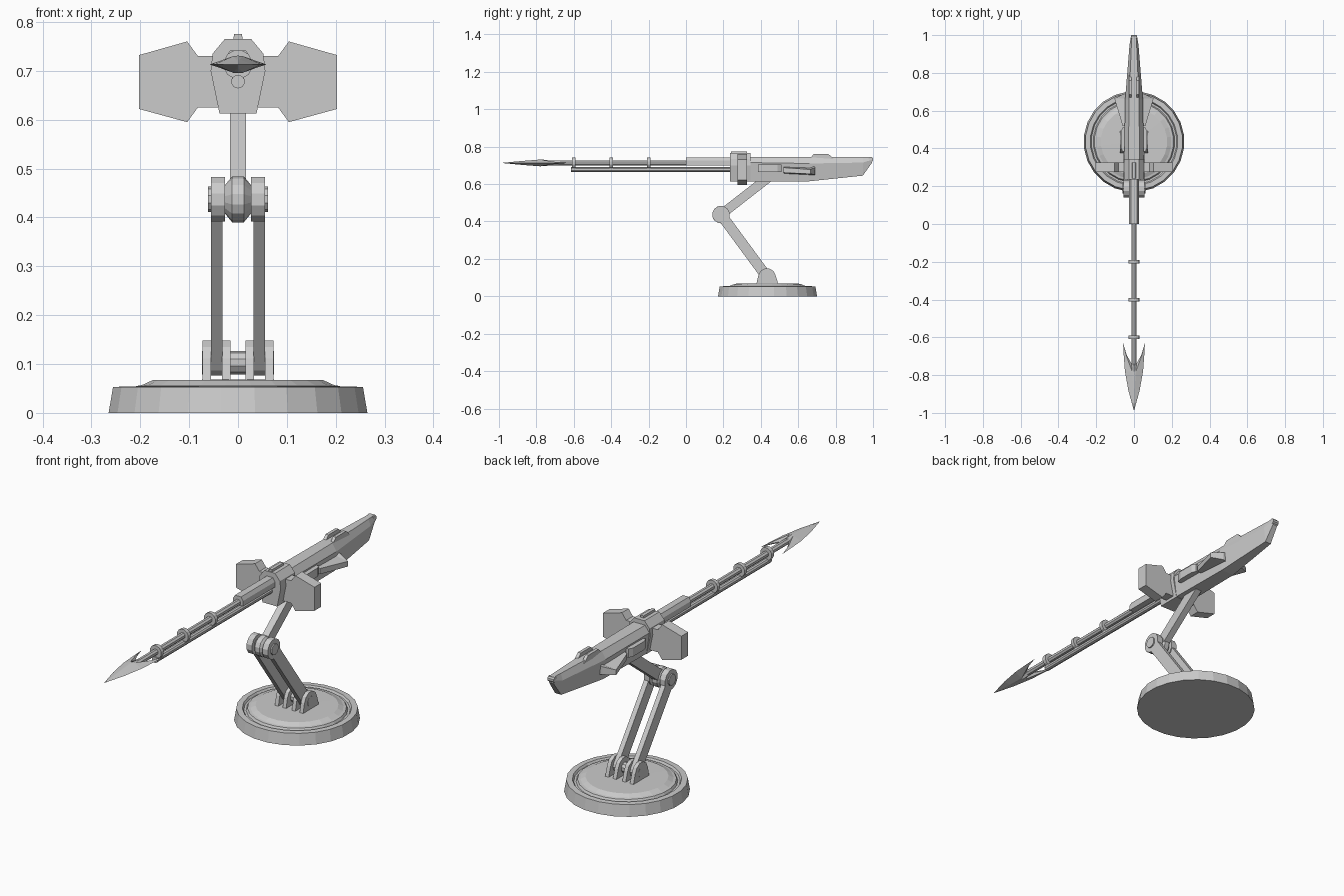
import bpy, bmesh, math
from mathutils import Vector

if "Cube" in bpy.data.objects:
    bpy.data.objects.remove(bpy.data.objects["Cube"])


def finish(name, bm):
    bmesh.ops.remove_doubles(bm, verts=bm.verts, dist=1e-5)
    bmesh.ops.recalc_face_normals(bm, faces=bm.faces)
    me = bpy.data.meshes.new(name)
    bm.to_mesh(me)
    bm.free()
    ob = bpy.data.objects.new(name, me)
    bpy.context.collection.objects.link(ob)
    return ob


def loft(name, rings):
    """Skin a list of equal-length vertex rings and cap the ends."""
    bm = bmesh.new()
    vs = [[bm.verts.new(p) for p in r] for r in rings]
    n = len(rings[0])
    for a, b in zip(vs, vs[1:]):
        for i in range(n):
            bm.faces.new((a[i], a[(i + 1) % n], b[(i + 1) % n], b[i]))
    bm.faces.new(vs[0])
    bm.faces.new(vs[-1])
    return finish(name, bm)


def place(axis, u, v, d):
    return {'x': (d, u, v), 'y': (u, d, v), 'z': (u, v, d)}[axis]


def prism(name, pts, axis, a, b):
    return loft(name, [[place(axis, u, v, d) for u, v in pts] for d in (a, b)])


def lathe(name, profile, axis, cu, cv, n):
    """Profile of (radius, distance along axis)."""
    ang = [2 * math.pi * (i + 0.5) / n for i in range(n)]
    return loft(name, [[place(axis, cu + r * math.cos(t), cv + r * math.sin(t), d)
                        for t in ang] for r, d in profile])


def rod(name, axis, cu, cv, r, a, b, n=10):
    return lathe(name, [(r, a), (r, b)], axis, cu, cv, n)


def arm(name, p, q, r, a, b, n=5):
    """Bar with rounded ends, drawn in the YZ plane."""
    p, q = Vector(p), Vector(q)
    d = q - p
    base = math.atan2(d.y, d.x)
    pts = []
    for c, start in ((q, base - math.pi / 2), (p, base + math.pi / 2)):
        for i in range(n + 1):
            t = start + math.pi * i / n
            pts.append((c.x + r * math.cos(t), c.y + r * math.sin(t)))
    return prism(name, pts, 'x', a, b)


def mirror(ob):
    m = ob.modifiers.new("mirror", 'MIRROR')
    m.use_axis = (True, False, False)
    return ob


# Round base with groove and raised centre
lathe("base", [(0.267, 0), (0.258, 0.053), (0.232, 0.054), (0.226, 0.044), (0.216, 0.044),
               (0.21, 0.055), (0.198, 0.057), (0.176, 0.067), (0.05, 0.068)], 'z', 0, 0.436, 24)

# Base brackets, two each side
foot, knee, top = (0.433, 0.103), (0.187, 0.437), (0.44, 0.634)
lug = [(0.375, 0.06), (0.495, 0.06)] + [
    (foot[0] + 0.047 * math.cos(t), foot[1] + 0.047 * math.sin(t))
    for t in [math.radians(10 + 32 * i) for i in range(6)]]
mirror(prism("bracket_outer", lug, 'x', 0.055, 0.073))
mirror(prism("bracket_inner", lug, 'x', 0.015, 0.033))
rod("foot_pin", 'x', *foot, 0.024, -0.074, 0.074)

# Folding stand: paired lower arms, knee joint, single upper arm
mirror(arm("lower_arm", foot, knee, 0.028, 0.032, 0.055))
mirror(lathe("knee_cap", [(0.047, 0.027), (0.047, 0.055)], 'x', *knee, 12))
mirror(rod("knee_bolt", 'x', *knee, 0.026, 0.05, 0.061))
lathe("knee_hub", [(0.025, -0.03), (0.047, -0.012), (0.047, 0.012), (0.025, 0.03)], 'x', *knee, 14)
arm("upper_arm", knee, top, 0.025, -0.016, 0.016)

# Main body, (y, bottom z, half widths bottom / middle / top, middle z, top z)
rings = []
for y, z0, w0, w1, w2, z1, z2 in ((0.34, 0.615, 0.038, 0.052, 0.03, 0.715, 0.745),
                                  (0.66, 0.615, 0.034, 0.047, 0.026, 0.71, 0.745),
                                  (0.945, 0.645, 0.016, 0.024, 0.014, 0.715, 0.745),
                                  (0.995, 0.715, 0.012, 0.016, 0.011, 0.73, 0.745)):
    rings.append([(-w0, y, z0), (w0, y, z0), (w1, y, z1), (w2, y, z2), (-w2, y, z2), (-w1, y, z1)])
loft("body", rings)
rod("tail_pin", 'x', 0.988, 0.732, 0.014, -0.016, 0.016, 8)

# Front collar
half = [(0.038, 0.613), (0.056, 0.70), (0.052, 0.735), (0.027, 0.765)]
collar = half + [(-u, v) for u, v in reversed(half)]
prism("collar", collar, 'y', 0.235, 0.345)
prism("collar_ridge", [(-0.012, 0.75), (0.012, 0.75), (0.008, 0.775), (-0.008, 0.775)], 'y', 0.24, 0.325)

# Large side plates and their mounts
mirror(prism("side_plate", [(0.082, 0.73), (0.104, 0.76), (0.203, 0.732), (0.203, 0.622),
                            (0.104, 0.595), (0.082, 0.625)], 'y', 0.275, 0.325))
mirror(prism("plate_mount", [(0.03, 0.625), (0.083, 0.625), (0.083, 0.73), (0.03, 0.73)], 'y', 0.275, 0.325))

# Small swept rear fins and side housings
fin = []
for y, x, z0, z1 in ((0.52, 0.06, 0.655, 0.70), (0.665, 0.104, 0.648, 0.69), (0.69, 0.05, 0.645, 0.70)):
    fin.append([(0.02, y, z0), (x, y, z0 + 0.006), (x, y, z1 - 0.012), (0.02, y, z1)])
mirror(loft("rear_fin", fin))
mirror(prism("side_housing", [(0.03, 0.385), (0.062, 0.385), (0.07, 0.41), (0.07, 0.49),
                              (0.06, 0.51), (0.03, 0.51)], 'z', 0.665, 0.705))

# Top sight ridges
mirror(prism("top_sight", [(0.66, 0.735), (0.685, 0.762), (0.76, 0.762), (0.79, 0.735)], 'x', 0.012, 0.027))

# Barrel guide, lower tube, shaft and rings
prism("barrel_guide", [(-0.026, 0.70), (0.026, 0.70), (0.026, 0.725), (0.016, 0.742),
                       (-0.016, 0.742), (-0.026, 0.725)], 'y', 0.0, 0.25)
rod("lower_tube", 'y', 0, 0.678, 0.014, -0.615, 0.25)
rod("spear_shaft", 'y', 0, 0.713, 0.014, -0.77, 0.1, 8)
for i in range(3):
    y = -0.2 * (i + 1)
    rod(f"shaft_ring_{i + 1}", 'y', 0, 0.713, 0.03, y - 0.009, y + 0.009, 12)
    prism(f"ring_foot_{i + 1}", [(-0.012, 0.675), (0.012, 0.675), (0.012, 0.70), (-0.012, 0.70)],
          'y', y - 0.009, y + 0.009)

# Barbed spear head: thin outline rising to a central ridge
bm = bmesh.new()
Z = 0.713
edge = [(0, -0.99), (0.03, -0.88), (0.048, -0.78), (0.054, -0.70), (0.058, -0.63),
        (0.038, -0.695), (0.013, -0.74), (0, -0.74)]
ridge = [(0, -0.99, 0), (0.004, -0.87, 0.010), (0.010, -0.78, 0.017), (0.040, -0.70, 0.006)]
for s in (-1, 1):
    for k in (-1, 1):
        E = [bm.verts.new((s * x, y, Z)) for x, y in edge]
        R = [bm.verts.new((s * x, y, Z + k * h)) for x, y, h in ridge]
        C = [bm.verts.new((0, y, Z + k * h)) for y, h in ((-0.87, 0.011), (-0.78, 0.018), (-0.74, 0.016))]
        for f in ((E[0], E[1], R[1]), (E[1], E[2], R[2], R[1]), (E[2], E[3], R[3], R[2]),
                  (E[3], E[4], R[3]), (E[4], E[5], R[3]), (E[5], E[6], R[2], R[3]),
                  (E[0], R[1], C[0]), (R[1], R[2], C[1], C[0]), (R[2], E[6], C[2], C[1]),
                  (E[6], E[7], C[2])):
            bm.faces.new(f)
        bm.verts.remove(R[0])
finish("spear_head", bm)
